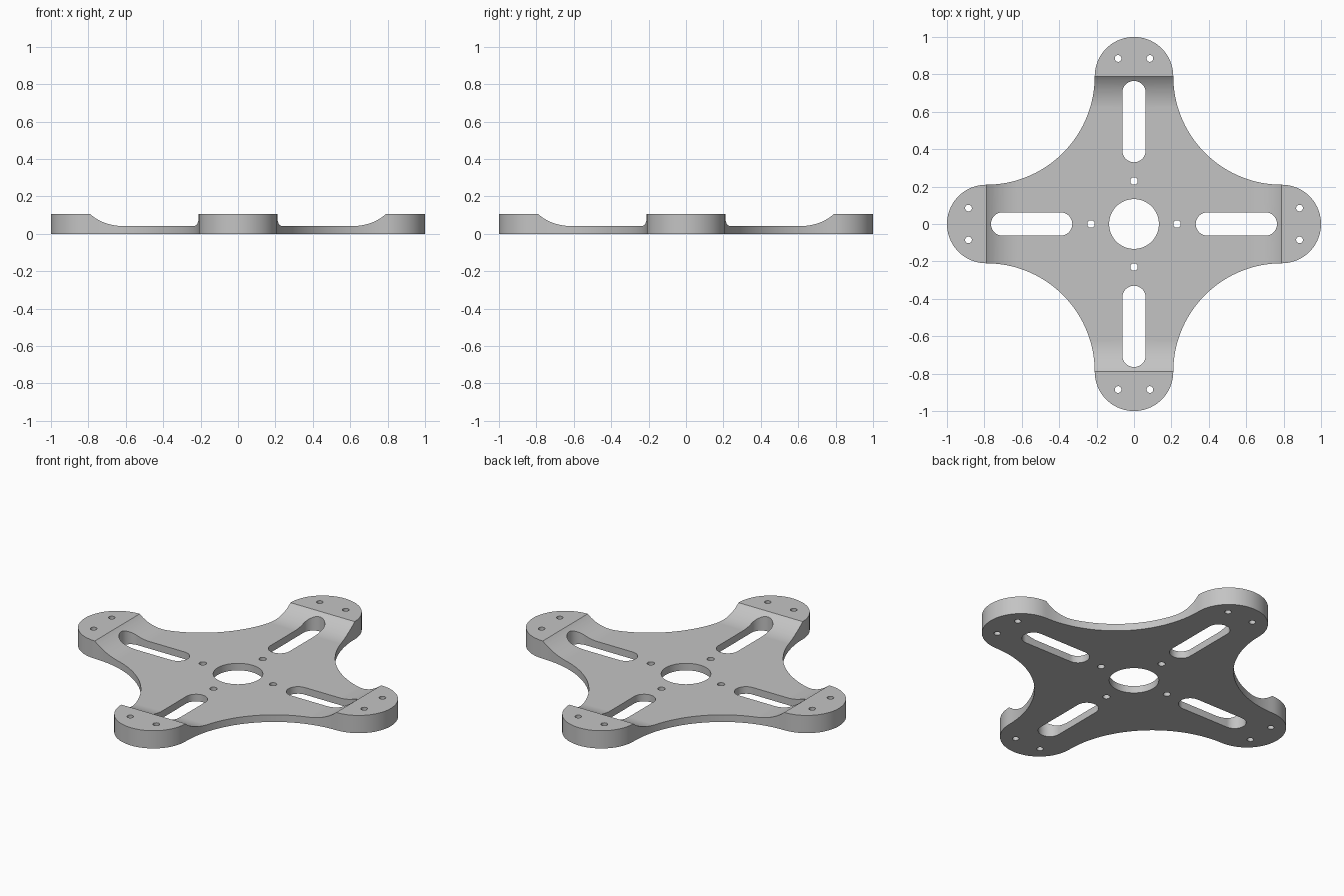
import bpy, bmesh
from math import sin, cos, pi, asin, radians

cube = bpy.data.objects.get("Cube")
if cube:
    bpy.data.objects.remove(cube, do_unlink=True)

PAD_X, PAD_R = 0.79, 0.21          # pad centre distance and radius
TOP, FLOOR = 0.105, 0.042          # pad height and web thickness
RAMP_X = 0.62                      # where the curved ramp starts

grey = bpy.data.materials.new("metal grey")
grey.use_nodes = True
grey.diffuse_color = (0.55, 0.55, 0.55, 1)
grey.node_tree.nodes["Principled BSDF"].inputs["Base Color"].default_value = grey.diffuse_color


def arc(cx, cy, r, a0, a1, n):
    """Points on an arc, angles in quarter turns."""
    return [(cx + r * cos((a0 + (a1 - a0) * i / n) * pi / 2),
             cy + r * sin((a0 + (a1 - a0) * i / n) * pi / 2)) for i in range(n + 1)]


def turn(points, k):
    """Rotate points by k quarter turns."""
    for _ in range(k):
        points = [(-y, x) for x, y in points]
    return points


def loft(bm, rings):
    """Closed solid through a stack of equal rings."""
    rows = [[bm.verts.new(p) for p in ring] for ring in rings]
    n = len(rows[0])
    for low, high in zip(rows, rows[1:]):
        for i in range(n):
            j = (i + 1) % n
            bm.faces.new((low[i], low[j], high[j], high[i]))
    bm.faces.new(rows[0][::-1])
    bm.faces.new(rows[-1])


def prism(bm, points, z0, z1):
    loft(bm, [[(x, y, z) for x, y in points] for z in (z0, z1)])


def make_object(name, bm):
    bmesh.ops.recalc_face_normals(bm, faces=bm.faces[:])
    mesh = bpy.data.meshes.new(name)
    bm.to_mesh(mesh)
    bm.free()
    mesh.materials.append(grey)
    obj = bpy.data.objects.new(name, mesh)
    bpy.context.collection.objects.link(obj)
    return obj


# Cross-shaped plate: round pad ends joined by concave arcs
outline = []
for k in range(4):
    quarter = arc(PAD_X, 0, PAD_R, -1, 1, 40)
    quarter += arc(PAD_X, PAD_X, PAD_X - PAD_R, 3, 2, 40)[1:-1]
    outline += turn(quarter, k)
bm = bmesh.new()
prism(bm, outline, 0, TOP)
plate = make_object("mounting_plate", bm)

# Square pocket with curved sides, leaving the four raised pads
run, rise = PAD_X - RAMP_X, TOP - FLOOR
radius = (run ** 2 + rise ** 2) / (2 * rise)
end = asin(run / radius)
levels = [(RAMP_X + radius * sin(end * i / 14), FLOOR + radius * (1 - cos(end * i / 14)))
          for i in range(14)]
levels.append((PAD_X + 0.1 * cos(end), TOP + 0.1 * sin(end)))
bm = bmesh.new()
loft(bm, [[(h * sx, h * sy, z) for sx, sy in ((-1, -1), (1, -1), (1, 1), (-1, 1))]
          for h, z in levels])
pocket = make_object("pocket_cutter", bm)

# Centre bore, slots and screw holes
bm = bmesh.new()
prism(bm, arc(0, 0, 0.133, 0, 4, 64)[:-1], -0.1, 0.3)
for k in range(4):
    slot = arc(0.7025, 0, 0.0625, -1, 1, 20) + arc(0.3925, 0, 0.0625, 1, 3, 20)
    holes = [slot, arc(0.23, 0, 0.02, 0, 4, 24)[:-1]]
    holes += [arc(0.885, s * 0.085, 0.018, 0, 4, 24)[:-1] for s in (-1, 1)]
    for hole in holes:
        prism(bm, turn(hole, k), -0.1, 0.3)
drills = make_object("hole_cutter", bm)

# Cut, bake the result and drop the cutters
for cutter in (pocket, drills):
    cutter.hide_render = True
    cut = plate.modifiers.new(cutter.name, 'BOOLEAN')
    cut.operation, cut.solver, cut.object = 'DIFFERENCE', 'EXACT', cutter
bpy.context.view_layer.update()
baked = bpy.data.meshes.new_from_object(plate.evaluated_get(bpy.context.evaluated_depsgraph_get()))
plate.modifiers.clear()
plate.data = baked
for cutter in (pocket, drills):
    bpy.data.objects.remove(cutter, do_unlink=True)

# Smooth curved walls, crisp edges, flat faces kept flat
bpy.ops.object.select_all(action='DESELECT')
plate.select_set(True)
bpy.context.view_layer.objects.active = plate
bpy.ops.object.shade_smooth_by_angle(angle=radians(30))
weighted = plate.modifiers.new("flat_face_normals", 'WEIGHTED_NORMAL')
weighted.keep_sharp = True
